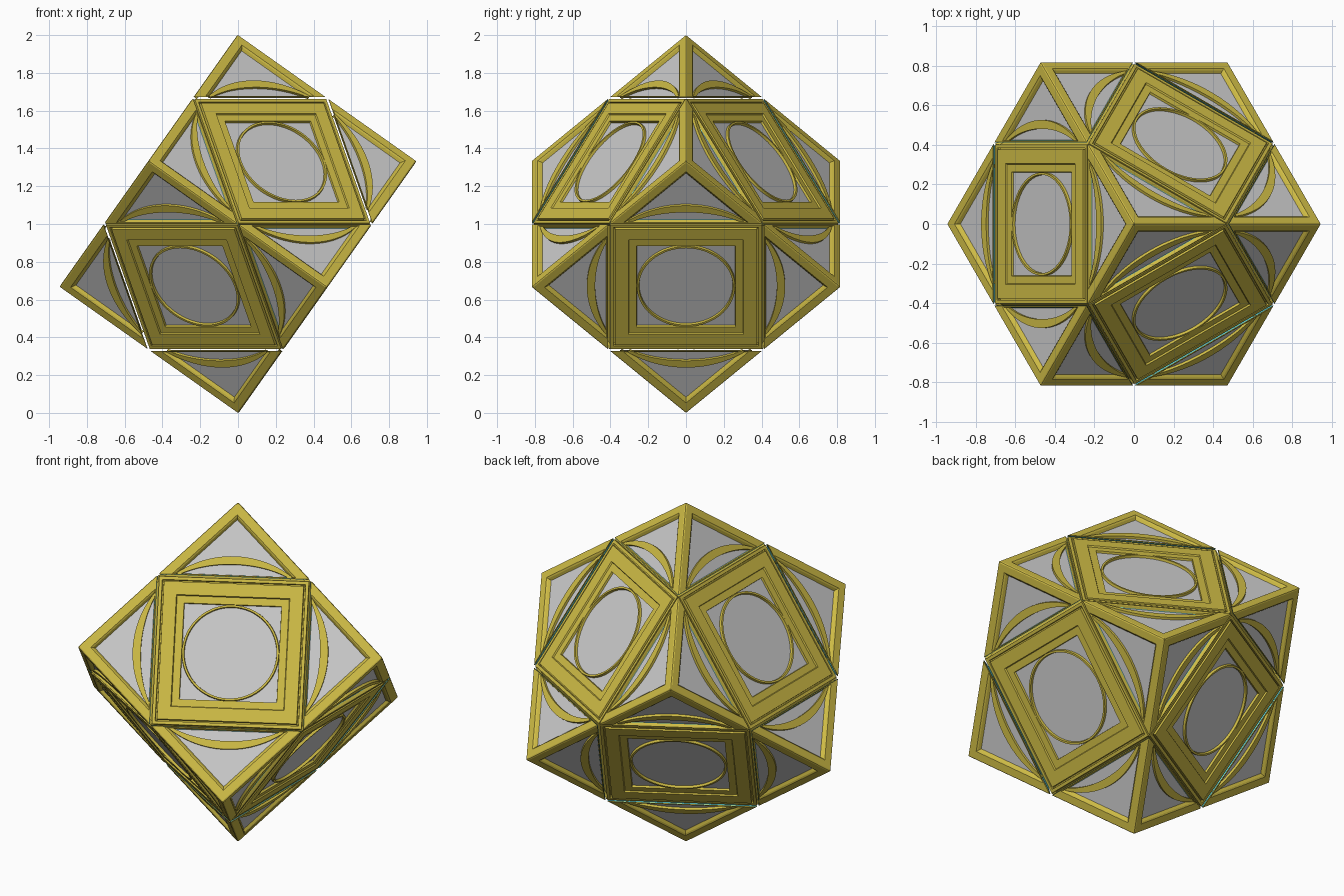
import bpy, bmesh
from math import sin, cos, pi, sqrt, radians
from mathutils import Matrix, Vector

if "Cube" in bpy.data.objects:
    bpy.data.objects.remove(bpy.data.objects["Cube"])

H = 1.005 / sqrt(3)      # half edge of the cube
R2 = sqrt(2)
HYP = 0.414              # distance of the corner cut from each face centre

# cube balanced on one corner: columns are the three upper face normals
a, b, c = sqrt(2 / 3), 1 / sqrt(6), 1 / R2
n = 1 / sqrt(3)
STAND = Matrix.Translation((0, 0, 1)) @ Matrix(((-a, b, b), (0, -c, c), (n, n, n))).to_4x4()


def material(name, rgb):
    m = bpy.data.materials.new(name)
    m.diffuse_color = (*rgb, 1)
    m.use_nodes = True
    m.node_tree.nodes["Principled BSDF"].inputs["Base Color"].default_value = m.diffuse_color
    return m


GOLD = material("gold", (0.62, 0.50, 0.06))
CYAN = material("cyan", (0.15, 0.85, 0.9))


def face_matrices():
    """One matrix per cube face: local z points outwards, z = 0 on the face."""
    axes = [Vector((1, 0, 0)), Vector((0, 1, 0)), Vector((0, 0, 1))]
    for k in range(3):
        for s in (1, -1):
            u, v, w = axes[(k + 1) % 3], axes[(k + 2) % 3] * s, axes[k] * s
            yield Matrix.Translation(w * H) @ Matrix((u, v, w)).transposed().to_4x4()


FACES = [STAND @ m for m in face_matrices()]
QUARTERS = [f @ Matrix.Rotation(i * pi / 2, 4, 'Z') for f in FACES for i in range(4)]
DIAG = Matrix.Rotation(pi / 4, 4, 'Z')


def make(name, rows, mats, mat=None, closed=True, fill=False, smooth=False):
    """Skin the rows of points (outer to inner), repeated at every matrix."""
    bm = bmesh.new()
    for m in mats:
        vs = [[bm.verts.new(m @ Vector(p)) for p in r] for r in rows]
        for r, q in zip(vs, vs[1:]):
            k = len(r)
            for i in range(k if closed else k - 1):
                j = (i + 1) % k
                bm.faces.new((r[i], r[j], q[j], q[i]))
        if fill:
            bm.faces.new(vs[-1])
    me = bpy.data.meshes.new(name)
    bm.to_mesh(me)
    bm.free()
    ob = bpy.data.objects.new(name, me)
    bpy.context.collection.objects.link(ob)
    if mat:
        me.materials.append(mat)
    if smooth:
        bpy.context.view_layer.objects.active = ob
        ob.select_set(True)
        bpy.ops.object.shade_smooth_by_angle(angle=radians(30))
        ob.select_set(False)
    return ob


def tri(inset, off, z):
    L = H - inset
    return [(L, L, z), (off * R2 - L, L, z), (L, off * R2 - L, z)]


def square(s, z):
    return [(s, s, z), (-s, s, z), (-s, -s, z), (s, -s, z)]


def circle(r, z, k=64):
    return [(r * cos(2 * pi * i / k), r * sin(2 * pi * i / k), z) for i in range(k)]


# triangular frames and panels on the eight corner pieces
make("corner_frames", [tri(0.003, HYP, -0.003), tri(0.009, HYP, 0), tri(0.05, 0.419, 0),
                       tri(0.058, 0.421, -0.006), tri(0.068, 0.423, -0.022)], QUARTERS, GOLD)
make("corner_panels", [tri(0.066, 0.421, -0.02)], QUARTERS, fill=True)

# tapered crescents in the corner panels
angles = [radians(-36 + 72 * i / 24) for i in range(25)]


def arc(inner, z):
    out = []
    for t in angles:
        r = 0.525 - inner * (0.014 + 0.03 * cos(t * 2.5))
        out.append((r * cos(t), r * sin(t), z))
    return out


make("crescents", [arc(0, -0.02), arc(0, -0.006), arc(1, -0.006), arc(1, -0.02)],
     [q @ DIAG for q in QUARTERS], GOLD, closed=False, smooth=True)

# stepped square frame, panel and ring in the middle of each face
CENTRES = [f @ DIAG for f in FACES]
steps = [(0.402, -0.05), (0.402, -0.004), (0.385, -0.004), (0.383, -0.018), (0.377, -0.018),
         (0.375, 0), (0.305, 0), (0.301, -0.008), (0.262, -0.008), (0.26, -0.022)]
make("square_frames", [square(*s) for s in steps], CENTRES, GOLD)
make("square_panels", [square(0.263, -0.02)], CENTRES, fill=True)
make("rings", [circle(0.262, -0.02), circle(0.260, -0.006), circle(0.249, -0.006),
               circle(0.247, -0.02)], CENTRES, GOLD, smooth=True)

# glowing cut faces of the corner pieces, and the core faces behind the gap
SIGNS = [Matrix.Diagonal((x, y, z, 1)) for x in (1, -1) for y in (1, -1) for z in (1, -1)]


def cut_faces(name, mat, scale, shift, inward):
    e, L = HYP * R2 - H, H - 0.003
    pts = [Vector(p) for p in ((L, L, e), (e, L, L), (L, e, L))]
    mid = sum(pts, Vector()) / 3
    pts = [mid * (1 - shift) + (p - mid) * scale for p in pts]
    normal = (pts[1] - pts[0]).cross(pts[2] - pts[0])
    if (normal.dot(mid) > 0) == inward:
        pts.reverse()
    for flip in (1, -1):
        row = pts if flip == 1 else pts[::-1]
        make(name, [row], [STAND @ s for s in SIGNS if s.determinant() * flip > 0],
             mat, fill=True)


cut_faces("corner_cut_faces", CYAN, 1.0, 0.0, True)
cut_faces("core_faces", GOLD, 0.95, 0.03, False)
